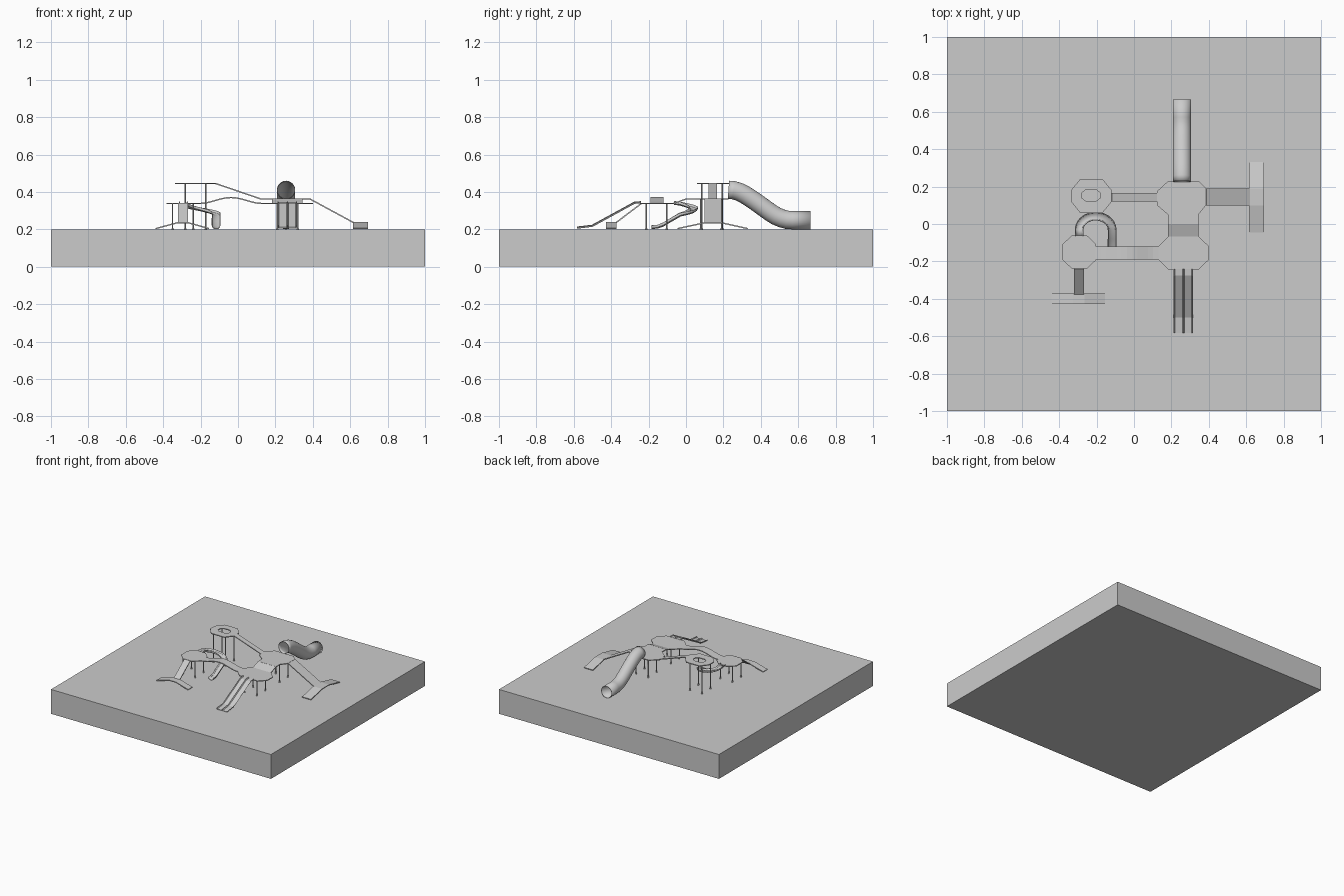
import bpy, bmesh, math
from mathutils import Vector

if "Cube" in bpy.data.objects:
    bpy.data.objects.remove(bpy.data.objects["Cube"])

THICK = 0.007


def make(name, verts, faces, thick=THICK, smooth=False):
    me = bpy.data.meshes.new(name)
    me.from_pydata([tuple(v) for v in verts], [], faces)
    bm = bmesh.new()
    bm.from_mesh(me)
    bmesh.ops.recalc_face_normals(bm, faces=bm.faces)
    bm.to_mesh(me)
    bm.free()
    ob = bpy.data.objects.new(name, me)
    bpy.context.collection.objects.link(ob)
    if thick:
        m = ob.modifiers.new("thickness", 'SOLIDIFY')
        m.thickness = thick
        m.offset = 0
    if smooth:
        bpy.context.view_layer.objects.active = ob
        ob.select_set(True)
        bpy.ops.object.shade_smooth_by_angle(angle=math.radians(35))
        ob.select_set(False)
    return ob


def sweep(name, path, section, closed=False, thick=THICK, smooth=False):
    """Sheet following path; section is a list of (sideways, upward) points."""
    path = [Vector(p) for p in path]
    verts, faces, n = [], [], len(section)
    for i, p in enumerate(path):
        a = (p - path[i - 1]).normalized() if i else Vector()
        b = (path[i + 1] - p).normalized() if i < len(path) - 1 else Vector()
        t = (a + b).normalized()
        side = t.cross(Vector((0, 0, 1))).normalized()
        up = side.cross(t)
        verts += [p + side * s + up * u for s, u in section]
    for i in range(len(path) - 1):
        for j in range(n if closed else n - 1):
            k = (j + 1) % n
            faces.append((i * n + j, i * n + k, (i + 1) * n + k, (i + 1) * n + j))
    return make(name, verts, faces, thick, smooth)


def flat(width):
    return [(-width / 2, 0), (width / 2, 0)]


def octagon(cx, cy, hx, hy, ex, ey):
    """Octagon with half sizes hx, hy and straight half edges ex, ey."""
    return [(cx + x, cy + y) for x, y in
            ((hx, -ey), (hx, ey), (ex, hy), (-ex, hy),
             (-hx, ey), (-hx, -ey), (-ex, -hy), (ex, -hy))]


def deck(name, z, outer, hole=None):
    if hole:
        return make(name, [(x, y, z) for x, y in outer + hole],
                    [(i, (i + 1) % 8, 8 + (i + 1) % 8, 8 + i) for i in range(8)])
    return make(name, [(x, y, z) for x, y in outer], [tuple(range(len(outer)))])


def cylinder(name, x, y, z0, z1, r):
    bpy.ops.mesh.primitive_cylinder_add(vertices=10, radius=r, depth=z1 - z0,
                                        location=(x, y, (z0 + z1) / 2))
    bpy.context.object.name = name


def posts(tower, cx, cy, top, d=0.055):
    for sx in (-1, 1):
        for sy in (-1, 1):
            x, y = cx + sx * d, cy + sy * d
            cylinder(tower + "_post", x, y, 0.2, top, 0.004)
            cylinder(tower + "_post_foot", x, y, 0.2, 0.205, 0.007)


# ground slab
bpy.ops.mesh.primitive_cube_add(size=2, location=(0, 0, 0.1))
bpy.context.object.name = "ground_slab"
bpy.context.object.scale = (1, 1, 0.1)

LOW, MID, HIGH = 0.338, 0.362, 0.445

# tower decks
deck("southeast_deck", LOW, octagon(0.265, -0.155, 0.135, 0.088, 0.082, 0.036))
deck("southwest_deck", LOW, octagon(-0.292, -0.15, 0.09, 0.089, 0.04, 0.042))
deck("northwest_deck", HIGH, octagon(-0.228, 0.15, 0.109, 0.09, 0.06, 0.03),
     octagon(-0.23, 0.153, 0.048, 0.032, 0.025, 0.015))
deck("northeast_deck", MID,
     [(0.385, 0.10), (0.385, 0.19), (0.348, 0.227), (0.18, 0.227), (0.123, 0.175),
      (0.123, 0.10), (0.182, 0.05), (0.182, 0), (0.345, 0), (0.345, 0.05)])
sweep("deck_link_ramp", [(0.264, -0.067, LOW), (0.264, 0, MID)], flat(0.163))

# posts under each deck
posts("southeast", 0.265, -0.158, LOW)
posts("southwest", -0.295, -0.158, LOW)
posts("northwest", -0.228, 0.14, HIGH)
posts("northeast", 0.265, 0.135, MID)

# arched bridge and sloping bridge
sweep("arched_bridge",
      [(-0.205 + 0.335 * i / 12, -0.156,
        LOW + 0.016 * (1 - math.cos(2 * math.pi * i / 12))) for i in range(13)],
      flat(0.07))
sweep("sloping_bridge", [(-0.12, 0.143, HIGH), (0.123, 0.143, MID)], flat(0.044))

# ramps with their bent landing planks
sweep("east_ramp", [(0.385, 0.145, MID), (0.62, 0.145, 0.235)], flat(0.09))
sweep("east_landing", [(0.655, -0.045, 0.204), (0.655, 0.10, 0.235),
                       (0.655, 0.19, 0.235), (0.655, 0.33, 0.204)], flat(0.08))
sweep("south_ramp", [(-0.293, -0.239, LOW), (-0.293, -0.375, 0.235)], flat(0.054))
sweep("south_landing", [(-0.44, -0.4, 0.204), (-0.325, -0.4, 0.235),
                        (-0.265, -0.4, 0.235), (-0.155, -0.4, 0.204)], flat(0.055))

# shallow double slide
sweep("double_slide", [(0.264, -0.24, LOW + 0.003), (0.264, -0.275, LOW),
                       (0.264, -0.5, 0.215), (0.264, -0.583, 0.205)],
      [(-0.05, 0.008), (-0.045, 0), (-0.004, 0), (0, 0.008),
       (0.004, 0), (0.045, 0), (0.05, 0.008)], thick=0.004)

# curved trough slide
curve = [(-0.293, -0.065, 0.335)]
for i in range(15):
    a = math.pi * (1 - i / 14)
    curve.append((-0.205 + 0.088 * math.cos(a), -0.03 + 0.072 * math.sin(a),
                  0.33 - 0.058 * i / 14))
curve += [(-0.117, -0.08, 0.243), (-0.117, -0.12, 0.219),
          (-0.117, -0.15, 0.208), (-0.117, -0.185, 0.205)]
sweep("curved_slide", curve,
      [(-0.022, 0.016), (-0.018, 0.004), (-0.009, -0.002),
       (0.009, -0.002), (0.018, 0.004), (0.022, 0.016)], thick=0.003, smooth=True)

# enclosed tube slide
ring = [(0.047 * math.cos(2 * math.pi * k / 24), 0.047 * math.sin(2 * math.pi * k / 24))
        for k in range(24)]
profile = [(0.227, 0.411), (0.255, 0.409), (0.285, 0.40), (0.315, 0.385),
           (0.36, 0.356), (0.41, 0.32), (0.45, 0.291), (0.48, 0.272),
           (0.51, 0.259), (0.54, 0.251), (0.57, 0.249), (0.665, 0.249)]
sweep("tube_slide", [(0.257, y, z) for y, z in profile], ring,
      closed=True, thick=0.004, smooth=True)
